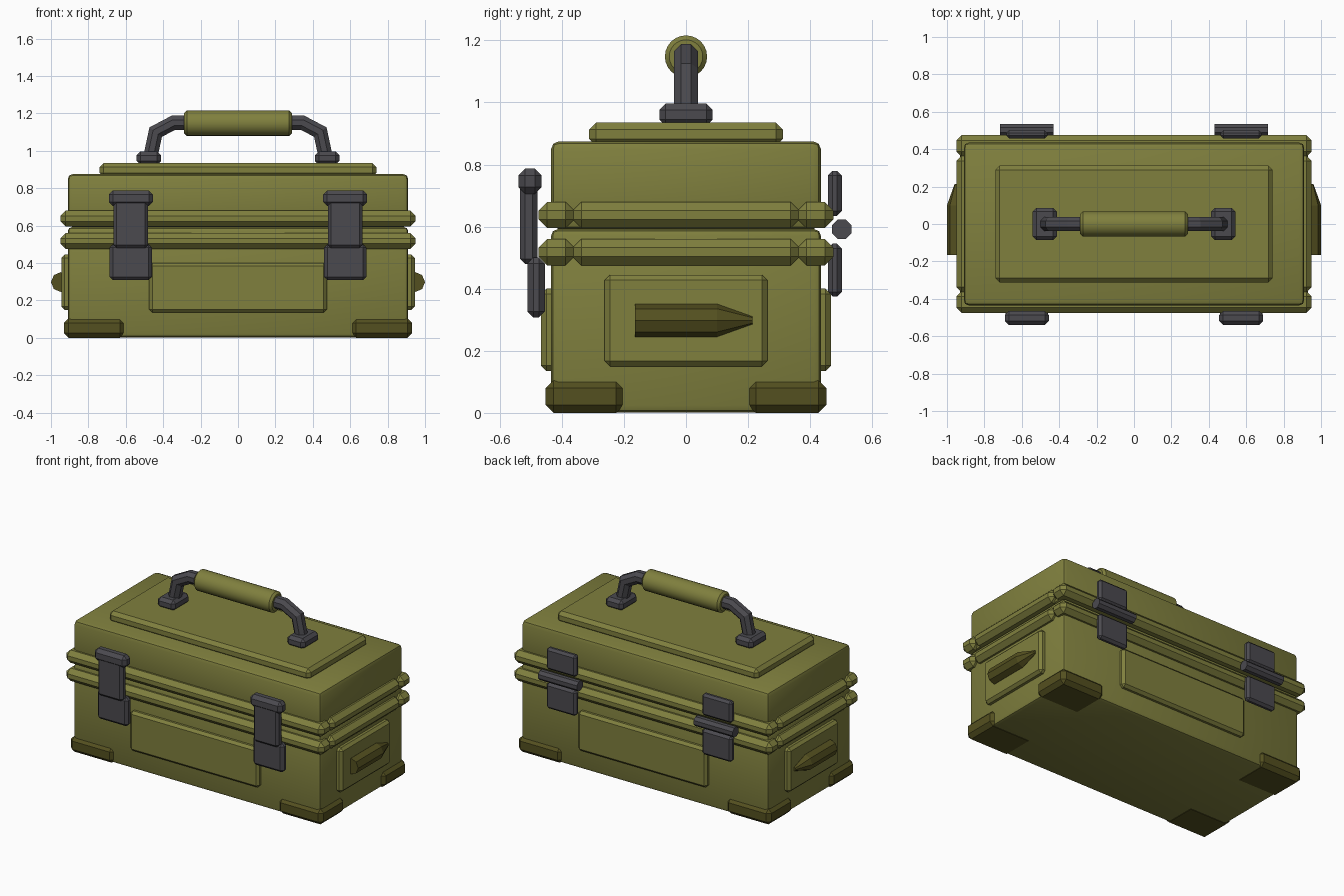
import bpy, bmesh, math
from mathutils import Vector, Matrix

if "Cube" in bpy.data.objects:
    bpy.data.objects.remove(bpy.data.objects["Cube"])


def material(name, rgb):
    m = bpy.data.materials.new(name)
    m.diffuse_color = (*rgb, 1)
    m.use_nodes = True
    m.node_tree.nodes["Principled BSDF"].inputs["Base Color"].default_value = m.diffuse_color
    return m


OLIVE = material("olive", (0.215, 0.215, 0.048))
DARK = material("dark olive", (0.088, 0.08, 0.014))
GREY = material("dark grey", (0.07, 0.068, 0.078))


def finish(name, bm, mat, smooth=None):
    bmesh.ops.recalc_face_normals(bm, faces=bm.faces)
    me = bpy.data.meshes.new(name)
    bm.to_mesh(me)
    bm.free()
    me.materials.append(mat)
    ob = bpy.data.objects.new(name, me)
    bpy.context.collection.objects.link(ob)
    if smooth:
        bpy.ops.object.select_all(action='DESELECT')
        ob.select_set(True)
        bpy.context.view_layer.objects.active = ob
        bpy.ops.object.shade_smooth_by_angle(angle=math.radians(smooth))
    return ob


def box(name, x, y, z, mat, bevel=0.02, segments=1, smooth=None):
    """Chamfered box given by its (min, max) extent on each axis."""
    bm = bmesh.new()
    bmesh.ops.create_cube(bm, size=1)
    for v in bm.verts:
        v.co = [r[0] if c < 0 else r[1] for c, r in zip(v.co, (x, y, z))]
    bmesh.ops.bevel(bm, geom=bm.edges[:], offset=bevel, segments=segments,
                    profile=0.5, affect='EDGES', clamp_overlap=True)
    return finish(name, bm, mat, smooth)


def lathe(name, stations, sides, axis, centre, mat, turn=0.0, smooth=None):
    """Capped round bar along x or y from (position, radius) stations."""
    bm = bmesh.new()
    rings = []
    for p, r in stations:
        ring = []
        for i in range(sides):
            a = math.tau * i / sides + turn
            u, w = r * math.cos(a), r * math.sin(a)
            off = Vector((p, u, w)) if axis == 'x' else Vector((u, p, w))
            ring.append(bm.verts.new(Vector(centre) + off))
        rings.append(ring)
    skin(bm, rings)
    return finish(name, bm, mat, smooth)


def skin(bm, rings):
    n = len(rings[0])
    for a, b in zip(rings, rings[1:]):
        for i in range(n):
            j = (i + 1) % n
            bm.faces.new((a[i], a[j], b[j], b[i]))
    bm.faces.new(rings[0])
    bm.faces.new(rings[-1])


def span(s, a, b):
    """Range a..b, mirrored when s is -1."""
    return (a, b) if s > 0 else (-b, -a)


# Main shells and raised top plate
box("body", (-0.91, 0.91), (-0.435, 0.435), (0.002, 0.592), OLIVE, 0.022, 2, 40)
box("lid", (-0.91, 0.91), (-0.435, 0.435), (0.592, 0.875), OLIVE, 0.026, 2, 40)
box("lid_plate", (-0.74, 0.74), (-0.312, 0.312), (0.86, 0.935), OLIVE, 0.022)

# Bumper rails around the seam
for label, z in (("lower", (0.475, 0.56)), ("upper", (0.595, 0.68))):
    for s, side in ((-1, "front"), (1, "back")):
        box(f"{label}_{side}_rail", (-0.95, 0.95), span(s, 0.36, 0.475), z, OLIVE, 0.028)
    for s, side in ((-1, "left"), (1, "right")):
        box(f"{label}_{side}_rail", span(s, 0.835, 0.95), (-0.365, 0.365), z, OLIVE, 0.028)

# Raised panels on the long walls
for s, side in ((-1, "front"), (1, "back")):
    box(f"{side}_panel", (-0.475, 0.475), span(s, 0.40, 0.467), (0.135, 0.40), OLIVE, 0.017)

# End panels with pointed pegs
for s, side in ((-1, "left"), (1, "right")):
    box(f"{side}_panel", span(s, 0.88, 0.945), (-0.262, 0.262), (0.15, 0.445), OLIVE, 0.017)
    lathe(f"{side}_peg", [(-0.165, 0.053), (0.1, 0.053), (0.215, 0.012)], 8, 'y',
          (s * 0.947, 0, 0.298), DARK)

# Corner feet
for sx in (-1, 1):
    for sy in (-1, 1):
        box("corner_foot", span(sx, 0.605, 0.93), span(sy, 0.20, 0.452), (0, 0.105), DARK, 0.025)

for s, side in ((-1, "left"), (1, "right")):
    c = s * 0.573
    # Front latch
    box(f"{side}_latch_base", (c - 0.113, c + 0.113), (-0.51, -0.455), (0.308, 0.50), GREY, 0.018)
    box(f"{side}_latch_arm", (c - 0.092, c + 0.092), (-0.535, -0.478), (0.48, 0.775), GREY, 0.016)
    box(f"{side}_latch_cap", (c - 0.118, c + 0.118), (-0.54, -0.465), (0.705, 0.787), GREY, 0.022)
    # Rear hinge
    box(f"{side}_hinge_top", (c - 0.11, c + 0.11), (0.457, 0.502), (0.635, 0.78), GREY, 0.015)
    box(f"{side}_hinge_bottom", (c - 0.11, c + 0.11), (0.457, 0.502), (0.375, 0.545), GREY, 0.015)
    lathe(f"{side}_hinge_pin", [(-0.143, 0.034), (0.143, 0.034)], 8, 'x',
          (c, 0.502, 0.592), GREY, math.pi / 8)
    # Handle mount
    box(f"{side}_handle_mount", span(s, 0.412, 0.542), (-0.086, 0.086), (0.925, 0.996), GREY, 0.02)
    # Bent handle arm, rings mitred at each bend
    path = [Vector((s * x, 0, z)) for x, z in
            ((0.468, 0.97), (0.44, 1.10), (0.345, 1.15), (0.26, 1.15))]
    bm = bmesh.new()
    rings = []
    for i, p in enumerate(path):
        d_in = (p - path[i - 1]).normalized() if i else (path[1] - p).normalized()
        d_out = (path[i + 1] - p).normalized() if i < 3 else d_in
        t = (d_in + d_out).normalized()
        n = Vector((-t.z, 0, t.x)) / t.dot(d_in)
        rings.append([bm.verts.new(p + 0.041 * (math.cos(a) * n + math.sin(a) * Vector((0, 1, 0))))
                      for a in (math.tau * (k + 0.5) / 8 for k in range(8))])
    skin(bm, rings)
    finish(f"{side}_handle_arm", bm, GREY)

# Padded grip
lathe("handle_grip", [(-0.288, 0.054), (-0.274, 0.068), (0.274, 0.068), (0.288, 0.054)],
      24, 'x', (0, 0, 1.148), OLIVE, smooth=30)
